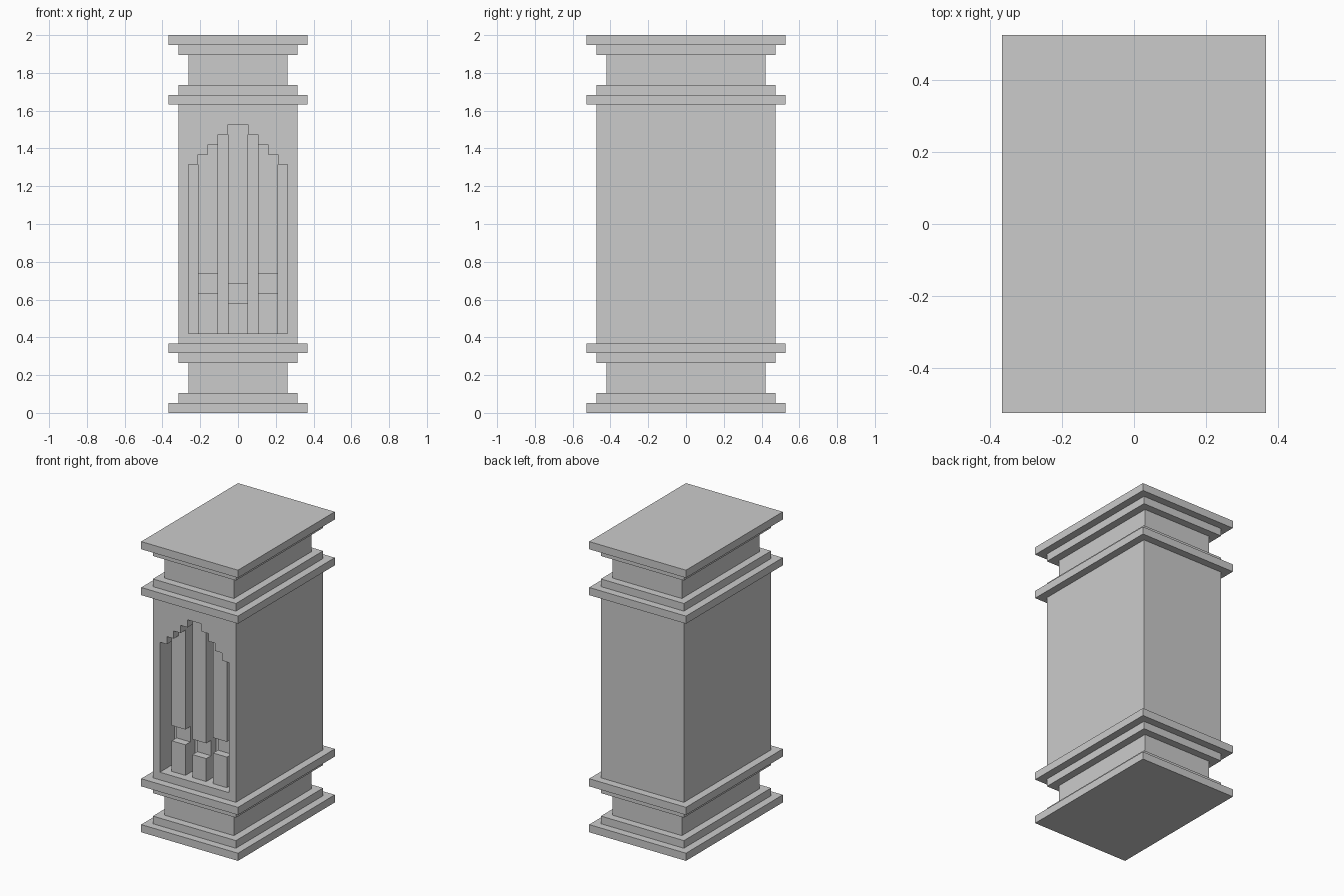
import bpy, bmesh

if "Cube" in bpy.data.objects:
    bpy.data.objects.remove(bpy.data.objects["Cube"])

U = 2 / 38      # one modelling step; the pier is 38 steps tall
FRONT = -9      # front plane of the shaft, in steps


def finish(name, bm):
    bmesh.ops.scale(bm, vec=(U, U, U), verts=bm.verts)
    bmesh.ops.recalc_face_normals(bm, faces=bm.faces)
    mesh = bpy.data.meshes.new(name)
    bm.to_mesh(mesh)
    bm.free()
    obj = bpy.data.objects.new(name, mesh)
    bpy.context.collection.objects.link(obj)
    return obj


def stack(name, profile):
    """Loft rectangles through (half width, z); half depth is 3 steps more."""
    bm = bmesh.new()
    rings = [[bm.verts.new((sx * w, sy * (w + 3), z))
              for sx, sy in ((-1, -1), (1, -1), (1, 1), (-1, 1))]
             for w, z in profile]
    for a, b in zip(rings, rings[1:]):
        for i in range(4):
            j = (i + 1) % 4
            bm.faces.new((a[i], a[j], b[j], b[i]))
    bm.faces.new(rings[0])
    bm.faces.new(rings[-1])
    return finish(name, bm)


def prism(name, outline, y0, y1):
    """Extrude an (x, z) outline from y0 to y1."""
    bm = bmesh.new()
    face = bm.faces.new([bm.verts.new((x, y0, z)) for x, z in outline])
    ext = bmesh.ops.extrude_face_region(bm, geom=[face])
    moved = [g for g in ext["geom"] if isinstance(g, bmesh.types.BMVert)]
    bmesh.ops.translate(bm, vec=(0, y1 - y0, 0), verts=moved)
    return finish(name, bm)


def rect(x0, x1, z0, z1):
    return [(x0, z0), (x1, z0), (x1, z1), (x0, z1)]


# Stepped base, and the same mouldings mirrored as the cap
tiers = [(7, 0), (7, 1), (6, 1), (6, 2), (5, 2), (5, 5),
         (6, 5), (6, 6), (7, 6), (7, 7)]
stack("stepped_base", tiers)
stack("stepped_cap", [(w, 38 - z) for w, z in reversed(tiers)])

# Plain shaft with a stepped-arch niche cut in the front
shaft = stack("shaft", [(6, 7), (6, 31)])
right = [(5, 8), (5, 25), (4, 25), (4, 26), (3, 26), (3, 27),
         (2, 27), (2, 28), (1, 28), (1, 29)]
arch = right + [(-x, z) for x, z in reversed(right)]
cutter = prism("niche_cutter", arch, FRONT - 1, FRONT + 3)
cutter.hide_render = True
mod = shaft.modifiers.new("niche", "BOOLEAN")
mod.operation = "DIFFERENCE"
mod.solver = "EXACT"
mod.object = cutter
bpy.context.view_layer.objects.active = shaft
bpy.ops.object.modifier_apply(modifier=mod.name)
bpy.data.objects.remove(cutter)

# Three bars in the niche, each with a recessed notch
prism("centre_bar_lower", rect(-1, 1, 8, 11), FRONT + 1, FRONT + 3)
prism("centre_bar_notch", rect(-1, 1, 11, 13), FRONT + 2, FRONT + 3)
prism("centre_bar_upper", rect(-1, 1, 13, 29), FRONT + 1, FRONT + 3)
for side, s in (("left", -1), ("right", 1)):
    upper = [(2, 14), (4, 14), (4, 26), (3, 26), (3, 27), (2, 27)]
    prism(side + "_bar_lower", rect(2 * s, 4 * s, 8, 12), FRONT + 1, FRONT + 3)
    prism(side + "_bar_notch", rect(2 * s, 4 * s, 12, 14), FRONT + 2, FRONT + 3)
    prism(side + "_bar_upper", [(s * x, z) for x, z in upper], FRONT + 1, FRONT + 3)
